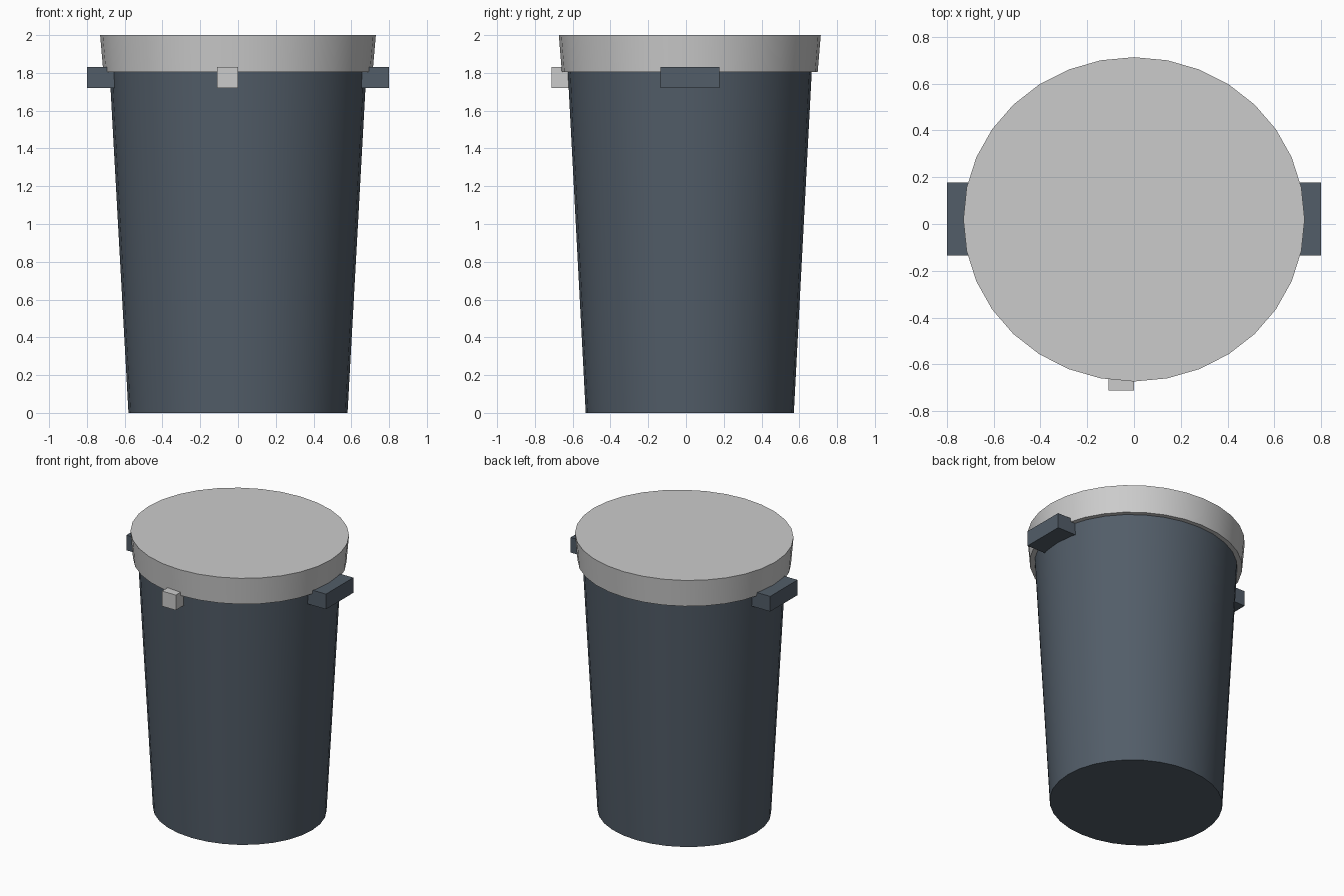
import bpy

if "Cube" in bpy.data.objects:
    bpy.data.objects.remove(bpy.data.objects["Cube"])

SIDES = 32
CENTRE_Y = 0.02

dark = bpy.data.materials.new("dark_slate")
dark.diffuse_color = (0.085, 0.11, 0.14, 1)
dark.use_nodes = True
dark.node_tree.nodes["Principled BSDF"].inputs["Base Color"].default_value = dark.diffuse_color


def tapered_oval(name, z0, z1, r0, r1, squash):
    """Closed tapered drum, slightly flattened front to back."""
    bpy.ops.mesh.primitive_cone_add(vertices=SIDES, radius1=r0, radius2=r1,
                                    depth=z1 - z0,
                                    location=(0, CENTRE_Y, (z0 + z1) / 2))
    ob = bpy.context.object
    ob.name = name
    ob.scale.y = squash
    bpy.ops.object.transform_apply(location=True, rotation=False, scale=True)
    bpy.ops.object.shade_smooth_by_angle()
    return ob


def box(name, lo, hi):
    bpy.ops.mesh.primitive_cube_add(size=1)
    ob = bpy.context.object
    ob.name = name
    ob.location = [(a + b) / 2 for a, b in zip(lo, hi)]
    ob.scale = [b - a for a, b in zip(lo, hi)]
    bpy.ops.object.transform_apply(location=True, rotation=False, scale=True)
    return ob


# Bin body
body = tapered_oval("bin_body", 0, 1.81, 0.58, 0.68, 0.95)
body.data.materials.append(dark)

# Overhanging lid
tapered_oval("lid", 1.805, 2.0, 0.713, 0.73, 0.95)

# Side handles, mirrored across x
handles = box("side_handles", (0.64, -0.135, 1.72), (0.80, 0.178, 1.83))
handles.data.materials.append(dark)
handles.modifiers.new("mirror", 'MIRROR').use_axis[0] = True

# Front latch under the lid rim
box("front_latch", (-0.11, -0.713, 1.72), (0.0, -0.60, 1.83))
